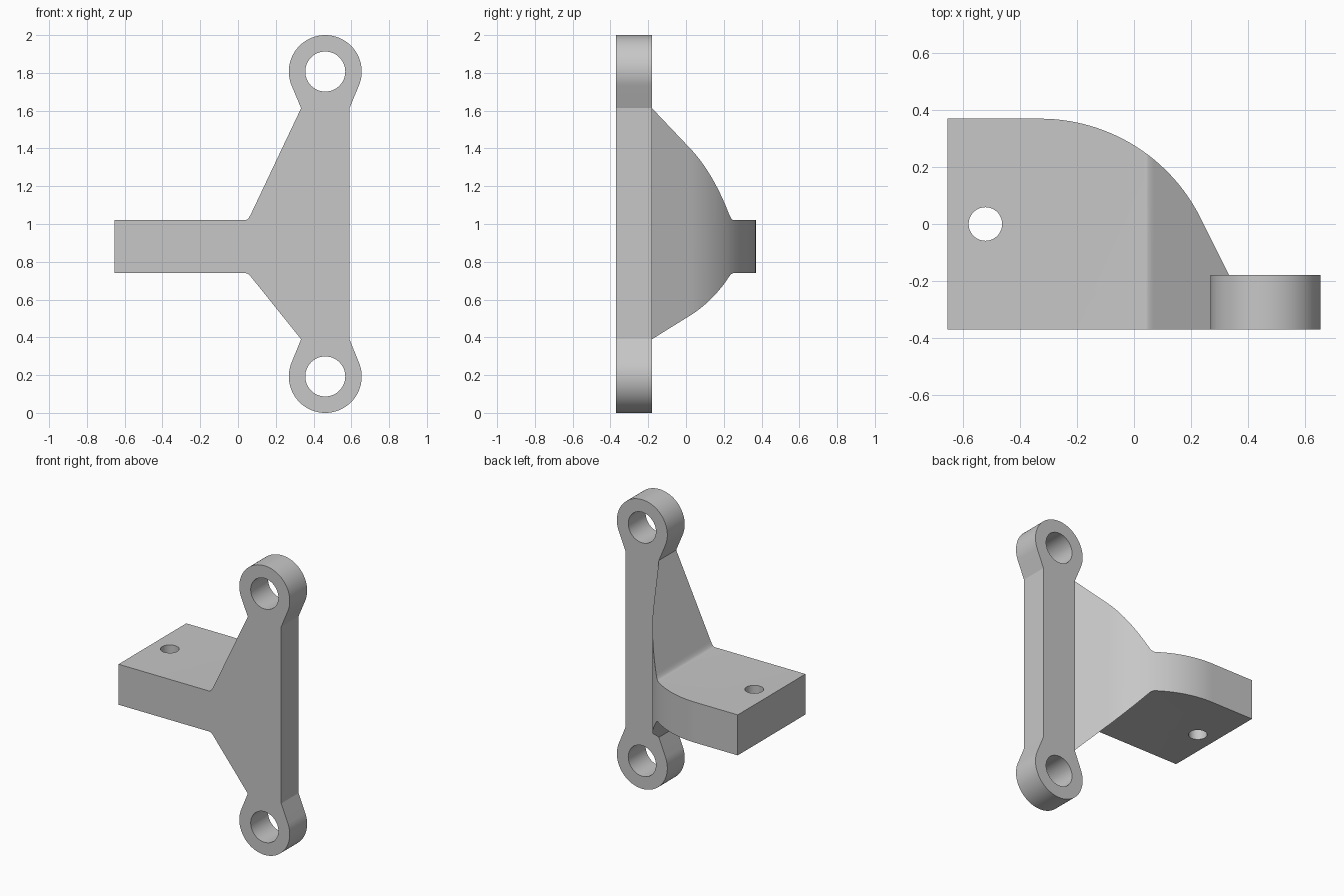
import bpy, bmesh, math
from mathutils import Vector
from mathutils.geometry import tessellate_polygon

cube = bpy.data.objects.get("Cube")
if cube:
    bpy.data.objects.remove(cube, do_unlink=True)

grey = bpy.data.materials.new("plain grey")
grey.use_nodes = True
grey.diffuse_color = (0.57, 0.57, 0.57, 1)
grey.node_tree.nodes["Principled BSDF"].inputs["Base Color"].default_value = (0.57, 0.57, 0.57, 1)

# Main dimensions
FRONT, PLATE_BACK, BACK = -0.37, -0.18, 0.37
LEFT_END, ARM_LOW, ARM_TOP = -0.655, 0.74, 1.02
EYE_X, EYE_R, HOLE_R = 0.462, 0.193, 0.106
EYE_LOW, EYE_TOP = EYE_R, 2 - EYE_R
NECK_HALF, NECK_LOW, NECK_TOP = 0.128, 0.39, 1.613
NECK_L, NECK_R = EYE_X - NECK_HALF, EYE_X + NECK_HALF
KNEE, ROUND = 0.053, 0.016
SWEEP_X, SWEEP_R, SWEEP_ANGLE = -0.33, 0.63, 65
RAMP_START = KNEE - ROUND

bm = bmesh.new()


def arc(cx, cy, r, start, end, steps):
    """Points on an arc, angles in degrees."""
    angles = [math.radians(start + (end - start) * i / steps) for i in range(steps + 1)]
    return [(cx + r * math.cos(a), cy + r * math.sin(a)) for a in angles]


def strip(a, b):
    """Quads joining two matching rows of points."""
    va, vb = [bm.verts.new(p) for p in a], [bm.verts.new(p) for p in b]
    for i in range(len(a) - 1):
        bm.faces.new((va[i], va[i + 1], vb[i + 1], vb[i]))


def sheet(loops):
    """Flat face with holes; the first loop is the outside."""
    loops = [[Vector(p) for p in loop] for loop in loops]
    verts = [bm.verts.new(p) for loop in loops for p in loop]
    for tri in tessellate_polygon(loops):
        bm.faces.new([verts[i] for i in tri])


def at_y(points, y):
    return [(x, y, z) for x, z in points]


def at_z(points, z):
    return [(x, y, z) for x, y in points]


def ramp(x, rise):
    """Gusset height above the arm, with a rounded foot."""
    slope = rise / (NECK_L - KNEE)
    if x <= RAMP_START:
        return 0
    if x < KNEE + ROUND:
        return slope * (x - RAMP_START) ** 2 / (4 * ROUND)
    return slope * (x - KNEE)


def top(x):
    return ARM_TOP + ramp(x, NECK_TOP - ARM_TOP)


def low(x):
    return ARM_LOW - ramp(x, ARM_LOW - NECK_LOW)


def rear(x):
    """Rear outline in plan: straight, curved, then straight to the plate."""
    if x <= SWEEP_X:
        return BACK
    end_x, end_y = sweep[-1]
    if x <= end_x:
        return BACK - SWEEP_R + math.sqrt(SWEEP_R ** 2 - (x - SWEEP_X) ** 2)
    return end_y + (PLATE_BACK - end_y) * (x - end_x) / (NECK_L - end_x)


# Arm and gussets, as columns along x
sweep = arc(SWEEP_X, BACK - SWEEP_R, SWEEP_R, 90, 90 - SWEEP_ANGLE, 28)
foot = [RAMP_START + 2 * ROUND * i / 8 for i in range(9)]
columns = sorted([LEFT_END, NECK_L] + foot + [x for x, y in sweep])
gusset = [x for x in columns if x >= RAMP_START]
front = [LEFT_END] + gusset
strip([(x, FRONT, low(x)) for x in front], [(x, FRONT, top(x)) for x in front])
strip([(x, rear(x), low(x)) for x in columns], [(x, rear(x), top(x)) for x in columns])
for height in (low, top):
    strip([(x, FRONT, height(x)) for x in gusset], [(x, rear(x), height(x)) for x in gusset])

# Arm end, and flat arm faces with the bolt hole
ends = [(LEFT_END, FRONT), (LEFT_END, BACK)]
strip(at_z(ends, ARM_LOW), at_z(ends, ARM_TOP))
arm_plan = [(LEFT_END, FRONT), (RAMP_START, FRONT)]
arm_plan += [(x, rear(x)) for x in reversed(columns) if x <= RAMP_START]
arm_hole = arc(-0.522, 0, 0.059, 0, 360, 36)
for z in (ARM_LOW, ARM_TOP):
    sheet([at_z(arm_plan, z), at_z(arm_hole[:-1], z)])
strip(at_z(arm_hole, ARM_LOW), at_z(arm_hole, ARM_TOP))

# Upright plate: neck sides run tangent into the two eyes
drop = EYE_TOP - NECK_TOP
tangent = math.degrees(math.atan2(drop, NECK_HALF)
                       - math.acos(EYE_R / math.hypot(drop, NECK_HALF)))
plate = [(NECK_L, NECK_LOW)]
plate += arc(EYE_X, EYE_LOW, EYE_R, 180 - tangent, 360 + tangent, 56)
plate += [(NECK_R, NECK_LOW), (NECK_R, NECK_TOP)]
plate += arc(EYE_X, EYE_TOP, EYE_R, -tangent, 180 + tangent, 56)
plate += [(NECK_L, NECK_TOP)]
eyes = [arc(EYE_X, z, HOLE_R, 0, 360, 48) for z in (EYE_LOW, EYE_TOP)]
for y in (FRONT, PLATE_BACK):
    sheet([at_y(plate, y)] + [at_y(eye[:-1], y) for eye in eyes])
for path in [plate] + eyes:
    strip(at_y(path, FRONT), at_y(path, PLATE_BACK))

# Weld, face outward, and keep sharp edges
bmesh.ops.remove_doubles(bm, verts=bm.verts, dist=0.00002)
bm.normal_update()
bmesh.ops.recalc_face_normals(bm, faces=bm.faces)
if bm.calc_volume(signed=True) < 0:
    bmesh.ops.reverse_faces(bm, faces=bm.faces)
for face in bm.faces:
    face.smooth = True
for edge in bm.edges:
    edge.smooth = edge.calc_face_angle(0) < math.radians(20)

mesh = bpy.data.meshes.new("bracket")
bm.to_mesh(mesh)
bm.free()
mesh.materials.append(grey)
bracket = bpy.data.objects.new("bracket", mesh)
bpy.context.scene.collection.objects.link(bracket)
